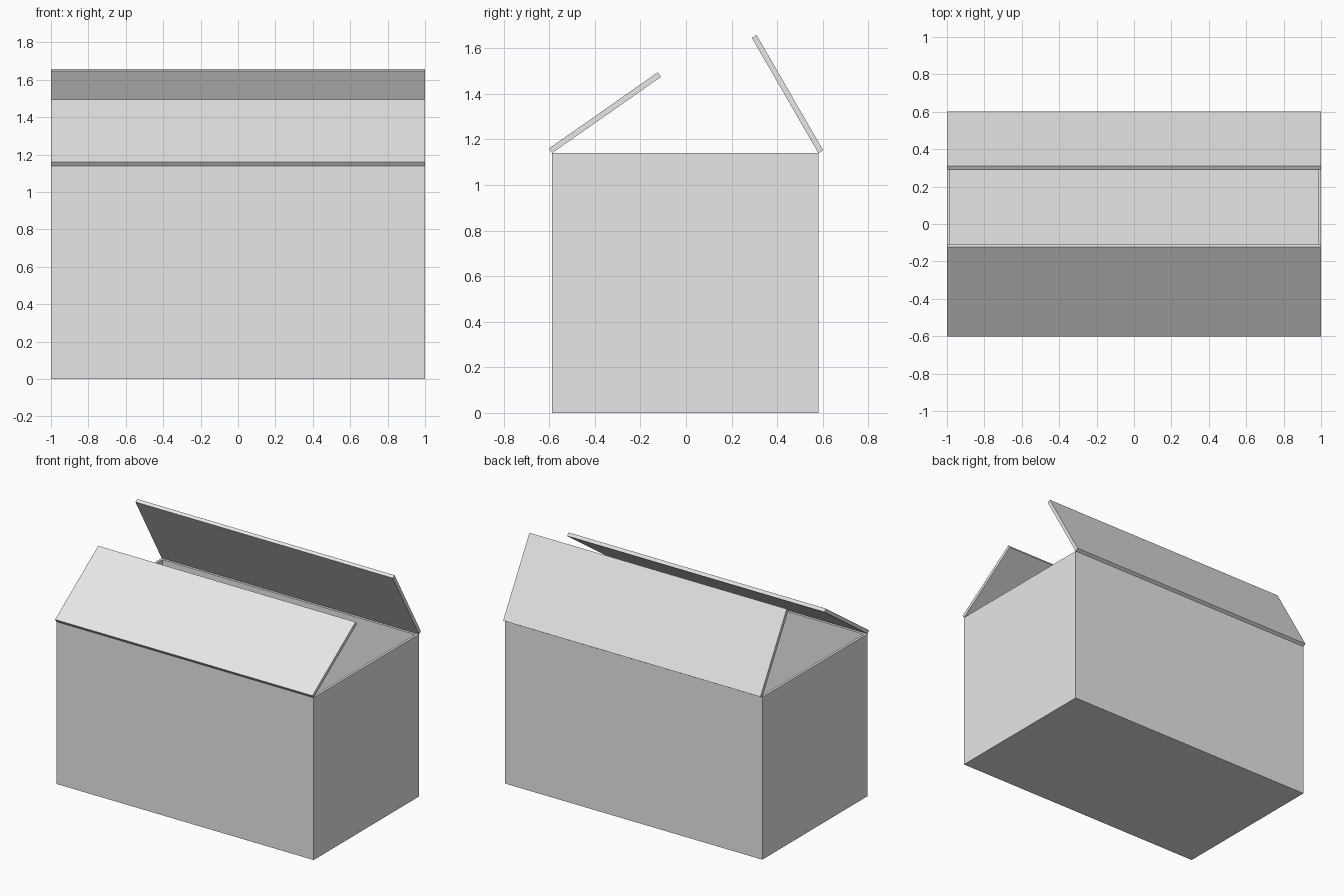
import bpy
import bmesh
from math import radians
from mathutils import Matrix, Vector

default_cube = bpy.data.objects.get("Cube")
if default_cube:
    bpy.data.objects.remove(default_cube, do_unlink=True)

LENGTH = 2.0
HEIGHT = 1.14
FRONT, BACK = -0.588, 0.581
WALL = 0.0245
FLAP = 0.584

grey = bpy.data.materials.new("light grey")
grey.use_nodes = True
color = (0.8, 0.8, 0.8, 1.0)
grey.diffuse_color = color
grey.node_tree.nodes["Principled BSDF"].inputs["Base Color"].default_value = color


def block(bm, low, high):
    """Add an axis-aligned block between two corners."""
    low, high = Vector(low), Vector(high)
    matrix = Matrix.Translation((low + high) / 2) @ Matrix.Diagonal((*(high - low), 1))
    bmesh.ops.create_cube(bm, size=1, matrix=matrix)


def finish(bm, name):
    bmesh.ops.recalc_face_normals(bm, faces=bm.faces)
    mesh = bpy.data.meshes.new(name)
    bm.to_mesh(mesh)
    bm.free()
    mesh.materials.append(grey)
    obj = bpy.data.objects.new(name, mesh)
    bpy.context.collection.objects.link(obj)
    return obj


# Hollow open-topped body with a thin floor and rim
bm = bmesh.new()
block(bm, (-LENGTH / 2, FRONT, 0), (LENGTH / 2, BACK, HEIGHT))
top = max(bm.faces, key=lambda f: f.calc_center_median().z)
bmesh.ops.inset_individual(bm, faces=[top], thickness=WALL)
cavity = bmesh.ops.extrude_discrete_faces(bm, faces=[top])["faces"][0]
bmesh.ops.translate(bm, verts=cavity.verts, vec=(0, 0, WALL - HEIGHT))
finish(bm, "box_body")


# Flaps, hinged on the long top edges and swung inward
def flap(name, hinge_y, tilt):
    bm = bmesh.new()
    side = 1 if hinge_y < 0 else -1
    near, far = sorted((0, side * FLAP))
    block(bm, (-LENGTH / 2, near, 0), (LENGTH / 2, far, WALL))
    obj = finish(bm, name)
    obj.location = (0, hinge_y, HEIGHT)
    obj.rotation_euler.x = side * radians(tilt)


flap("front_flap", FRONT, 35)
flap("back_flap", BACK, 60)
